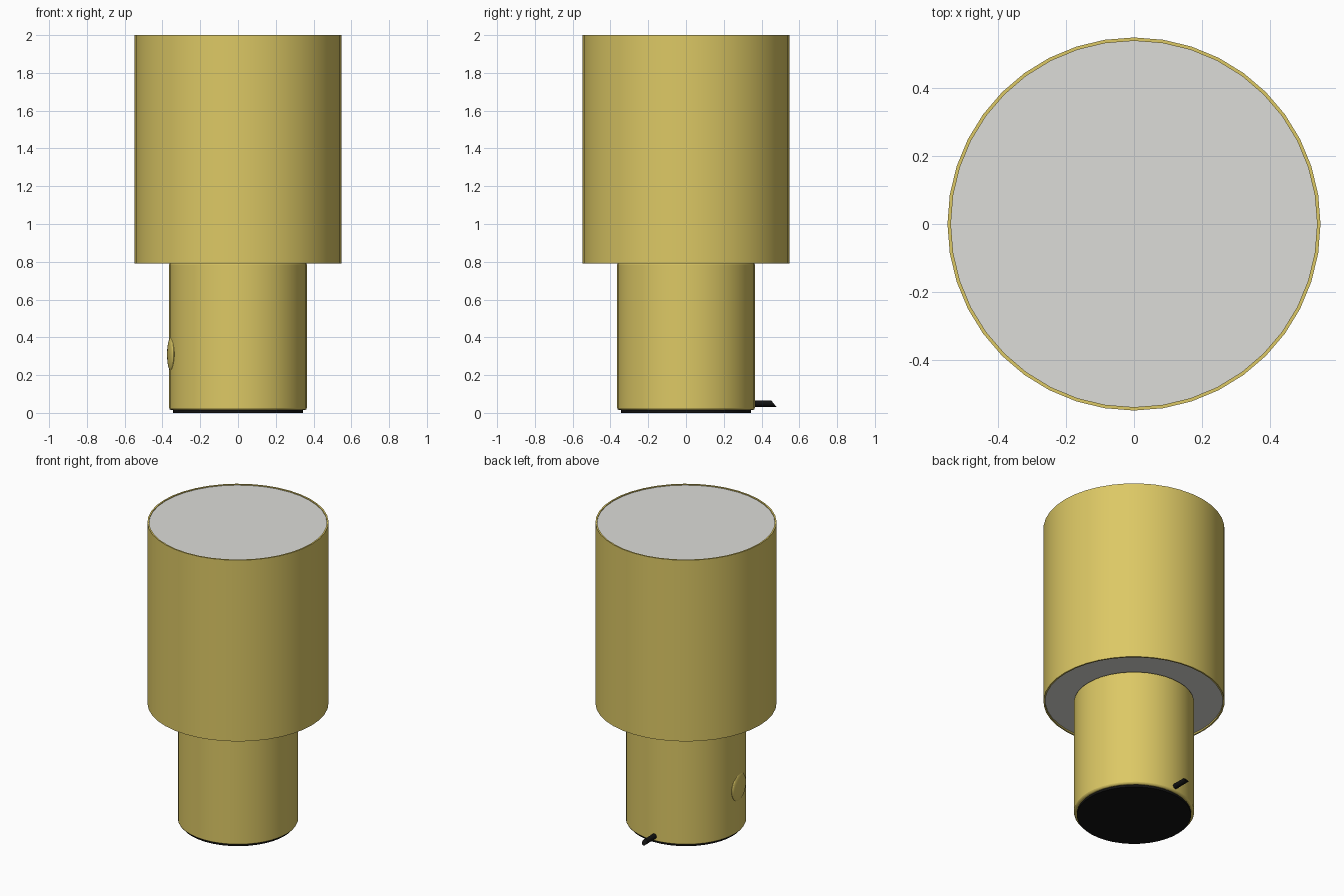
import bpy, bmesh, math
from mathutils import Matrix

cube = bpy.data.objects.get("Cube")
if cube:
    bpy.data.objects.remove(cube, do_unlink=True)


def material(name, rgb):
    m = bpy.data.materials.new(name)
    m.use_nodes = True
    m.diffuse_color = (*rgb, 1)
    m.node_tree.nodes["Principled BSDF"].inputs["Base Color"].default_value = (*rgb, 1)
    return m


brass = material("brass yellow", (0.72, 0.58, 0.13))
grey = material("diffuser grey", (0.72, 0.72, 0.69))
black = material("black", (0.006, 0.006, 0.006))


def finish(obj, name, mat):
    obj.name = name
    obj.data.materials.append(mat)
    bpy.ops.object.shade_smooth_by_angle(angle=math.radians(35))
    return obj


def cylinder(name, mat, radius, low, high, sides=40, bevel=0):
    bpy.ops.mesh.primitive_cylinder_add(vertices=sides, radius=radius, depth=high - low,
                                        location=(0, 0, (low + high) / 2))
    obj = finish(bpy.context.object, name, mat)
    if bevel:
        mod = obj.modifiers.new("soft edge", "BEVEL")
        mod.width, mod.segments = bevel, 2
    return obj


# Base: foot pad and stem
cylinder("foot_pad", black, 0.345, 0.0, 0.03)
cylinder("stem", brass, 0.364, 0.015, 0.795, bevel=0.01)

# Shade: thin open tube around a closed diffuser
shade = cylinder("shade", brass, 0.547, 0.792, 2.0)
bm = bmesh.new()
bm.from_mesh(shade.data)
bmesh.ops.delete(bm, geom=[f for f in bm.faces if abs(f.normal.z) > 0.9], context="FACES_ONLY")
bm.to_mesh(shade.data)
bm.free()
wall = shade.modifiers.new("wall", "SOLIDIFY")
wall.thickness = 0.01
wall.offset = -1
cylinder("diffuser", grey, 0.538, 0.802, 1.995)

# Round dimmer button on the side of the stem
bpy.ops.mesh.primitive_uv_sphere_add(segments=24, ring_count=12, radius=1,
                                     location=(-0.354, -0.05, 0.31), rotation=(0, math.pi / 2, 0.14))
button = finish(bpy.context.object, "dimmer_button", brass)
button.scale = (0.09, 0.09, 0.018)

# Short cord at the back, its end cut at a slant
bpy.ops.mesh.primitive_cylinder_add(vertices=12, radius=0.017, depth=0.14, rotation=(math.pi / 2, 0, 0))
cord = finish(bpy.context.object, "cord", black)
cord.data.transform(Matrix.Rotation(math.pi / 2, 4, "X"))
cord.rotation_euler = (0, 0, 0)
for v in cord.data.vertices:
    if v.co.y > 0:
        v.co.y -= v.co.z * 0.8
cord.location = (-0.02, 0.395, 0.049)
